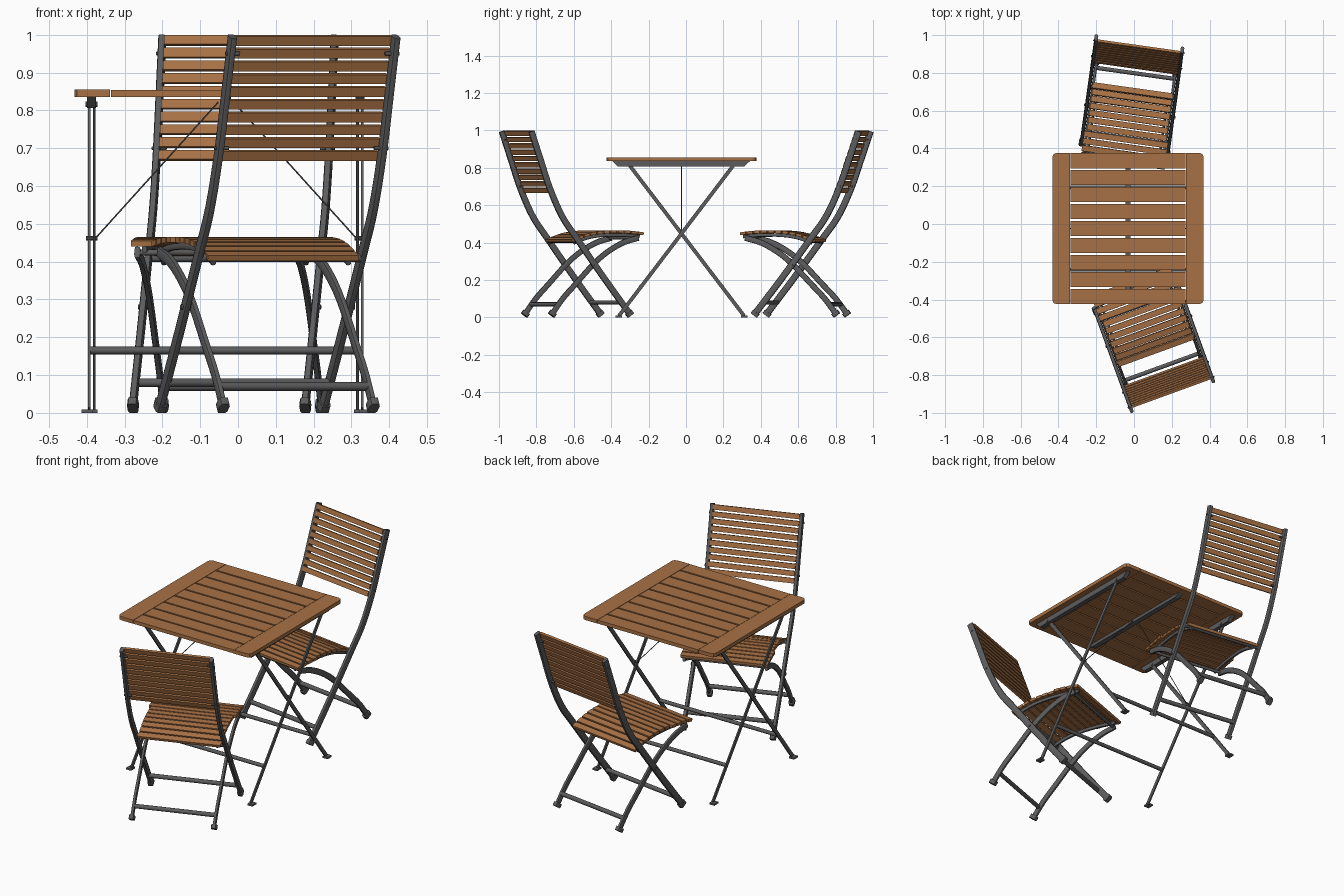
import bpy, bmesh, math
from mathutils import Matrix, Vector

if "Cube" in bpy.data.objects:
    bpy.data.objects.remove(bpy.data.objects["Cube"], do_unlink=True)


def material(name, rgb):
    m = bpy.data.materials.new(name)
    m.use_nodes = True
    m.diffuse_color = (*rgb, 1)
    m.node_tree.nodes["Principled BSDF"].inputs["Base Color"].default_value = (*rgb, 1)
    return m


WOOD = material("warm_wood", (0.39, 0.165, 0.059))
METAL = material("dark_grey_metal", (0.108, 0.108, 0.112))


def finish(name, bm, mat, place, smooth=False):
    bmesh.ops.recalc_face_normals(bm, faces=bm.faces)
    mesh = bpy.data.meshes.new(name)
    bm.to_mesh(mesh)
    bm.free()
    mesh.materials.append(mat)
    ob = bpy.data.objects.new(name, mesh)
    bpy.context.collection.objects.link(ob)
    ob.matrix_world = place
    if smooth:
        bpy.ops.object.select_all(action="DESELECT")
        ob.select_set(True)
        bpy.context.view_layer.objects.active = ob
        bpy.ops.object.shade_smooth_by_angle(angle=math.radians(50))
    return ob


def box(bm, centre, size, tilt=0.0):
    """Box tilted about the x axis."""
    m = Matrix.Translation(centre) @ Matrix.Rotation(tilt, 4, "X") @ Matrix.Diagonal((*size, 1))
    bmesh.ops.create_cube(bm, size=1, matrix=m)


def rod(bm, a, b, radius, sides=10):
    a, b = Vector(a), Vector(b)
    d = b - a
    m = Matrix.Translation((a + b) / 2) @ d.to_track_quat("Z", "Y").to_matrix().to_4x4()
    bmesh.ops.create_cone(bm, cap_ends=True, segments=sides, radius1=radius,
                          radius2=radius, depth=d.length, matrix=m)


def curve_points(pts, steps=5):
    """Smooth (y, z) path through the given points."""
    p = [Vector(q) for q in pts]
    p = [2 * p[0] - p[1]] + p + [2 * p[-1] - p[-2]]
    out = []
    for i in range(1, len(p) - 2):
        a, b, c, d = p[i - 1:i + 3]
        for s in range(steps):
            t = s / steps
            out.append(0.5 * (2 * b + (c - a) * t + (2 * a - 5 * b + 4 * c - d) * t ** 2
                              + (3 * b - a - 3 * c + d) * t ** 3))
    return out + [p[-2]]


def tangent(path, i):
    return (path[min(i + 1, len(path) - 1)] - path[max(i - 1, 0)]).normalized()


def sweep(bm, path, x, width, depth, sides=10):
    """Flattened tube following a (y, z) path at a fixed x."""
    rings = []
    for i, p in enumerate(path):
        t = tangent(path, i)
        ring = []
        for k in range(sides):
            a = 2 * math.pi * (k + 0.5) / sides
            c, s = (math.copysign(abs(f(a)) ** 0.6, f(a)) for f in (math.cos, math.sin))
            ring.append(bm.verts.new((x + c * width / 2,
                                      p.x - t.y * s * depth / 2, p.y + t.x * s * depth / 2)))
        rings.append(ring)
    for r, q in zip(rings, rings[1:]):
        for k in range(sides):
            n = (k + 1) % sides
            bm.faces.new((r[k], r[n], q[n], q[k]))
    bm.faces.new(rings[0])
    bm.faces.new(rings[-1])


def at_distance(path, u):
    """Point and tangent at the fraction u of the path length."""
    lengths = [(b - a).length for a, b in zip(path, path[1:])]
    left = u * sum(lengths)
    for i, l in enumerate(lengths):
        if left <= l or i == len(lengths) - 1:
            return path[i].lerp(path[i + 1], left / l), (path[i + 1] - path[i]).normalized()
        left -= l


def index_at_height(path, z):
    return min(range(len(path)), key=lambda j: abs(path[j].y - z))


STILE = curve_points([(-0.005, 0.012), (0.15, 0.215), (0.30, 0.42), (0.385, 0.54),
                      (0.455, 0.69), (0.507, 0.84), (0.56, 0.995)])
LEG = curve_points([(-0.055, 0.425), (0.03, 0.40), (0.12, 0.35), (0.20, 0.285),
                    (0.30, 0.18), (0.375, 0.10), (0.44, 0.012)])
SEAT = curve_points([(-0.085, 0.447), (0, 0.456), (0.12, 0.457), (0.22, 0.444), (0.325, 0.408)])
STILE_X, LEG_X = 0.23, 0.211


def chair(prefix, origin, degrees):
    place = Matrix.Translation((*origin, 0)) @ Matrix.Rotation(math.radians(degrees), 4, "Z")

    # back stiles, curved legs and the rails carrying the seat
    for part, path, x, width, depth in (("back_stiles", STILE, STILE_X, 0.02, 0.036),
                                        ("curved_legs", LEG, LEG_X, 0.016, 0.031),
                                        ("seat_rails", [p - Vector((0, 0.017)) for p in SEAT[1:-1]],
                                         0.19, 0.014, 0.018)):
        bm = bmesh.new()
        for side in (-1, 1):
            sweep(bm, path, side * x, width, depth)
        finish(f"{prefix}_{part}", bm, METAL, place, True)

    # rubber-like sleeves around the foot of each leg
    bm = bmesh.new()
    for path, x in ((STILE, STILE_X), (LEG[::-1], LEG_X)):
        t = tangent(path, 0)
        ground = Vector((path[0].x, 0.011))
        for side in (-1, 1):
            sweep(bm, [ground, ground + t * 0.022], side * x, 0.029, 0.044)
    for v in bm.verts:
        v.co.z = max(v.co.z, 0)
    finish(f"{prefix}_feet", bm, METAL, place, True)

    # cross bars
    bm = bmesh.new()
    for path, z, x in ((STILE, 0.08, STILE_X), (LEG, 0.07, LEG_X), (STILE, 0.41, STILE_X)):
        y = path[index_at_height(path, z)].x
        rod(bm, (-x, y, z), (x, y, z), 0.0115)
    rod(bm, (-LEG_X, -0.045, 0.424), (LEG_X, -0.045, 0.424), 0.008)
    finish(f"{prefix}_cross_bars", bm, METAL, place, True)

    # pivot and fixing bolts
    bm = bmesh.new()
    for side in (-1, 1):
        for y, z, radius in ((0.2, 0.28, 0.007), (0.545, 0.95, 0.005), (0.46, 0.70, 0.005)):
            rod(bm, (side * 0.205, y, z), (side * 0.244, y, z), radius)
    finish(f"{prefix}_bolts", bm, METAL, place, True)

    # seat slats, the front ones reaching over the legs
    bm = bmesh.new()
    count = 11
    for i in range(count):
        p, t = at_distance(SEAT, (i + 0.5) / count)
        box(bm, (0, p.x, p.y), (0.448 if i < 4 else 0.425, 0.031, 0.015), math.atan2(t.y, t.x))
    finish(f"{prefix}_seat_slats", bm, WOOD, place)

    # back slats, fixed on the front of the stiles
    bm = bmesh.new()
    for i in range(10):
        z = 0.678 + i * 0.0338
        k = index_at_height(STILE, z)
        t = tangent(STILE, k)
        y = STILE[k].x + (z - STILE[k].y) * t.x / t.y
        box(bm, (0, y - 0.014, z + 0.003), (0.444, 0.013, 0.026), math.atan2(-t.x, t.y))
    finish(f"{prefix}_back_slats", bm, WOOD, place)


chair("front_chair", (0.01, -0.379), 200)
chair("back_chair", (-0.05, 0.40), -8)

TABLE = Matrix.Translation((-0.032, -0.024, 0))

# table top: two end boards with clipped outer corners, nine slats between
bm = bmesh.new()
for side in (-1, 1):
    outline = [(0.306, -0.4), (0.38, -0.4), (0.394, -0.394), (0.4, -0.38),
               (0.4, 0.38), (0.394, 0.394), (0.38, 0.4), (0.306, 0.4)]
    face = bm.faces.new([bm.verts.new((side * x, y, 0.835)) for x, y in outline])
    top = bmesh.ops.extrude_face_region(bm, geom=[face])["geom"]
    bmesh.ops.translate(bm, vec=(0, 0, 0.02), verts=[v for v in top if isinstance(v, bmesh.types.BMVert)])
finish("table_end_boards", bm, WOOD, TABLE)

bm = bmesh.new()
pitch = 0.8 / 8.9
for i in range(9):
    box(bm, (0, (i - 4) * pitch, 0.845), (0.608, pitch - 0.009, 0.019))
finish("table_slats", bm, WOOD, TABLE)

# rails under the top, with sloped ends
bm = bmesh.new()
for x, w, low in ((-0.355, 0.024, 0.806), (0, 0.028, 0.818), (0.355, 0.024, 0.806)):
    ends = [(-0.37, 0.835), (-0.34, low), (0.335, low), (0.365, 0.835)]
    loops = [[bm.verts.new((x + s * w / 2, y, z)) for y, z in ends] for s in (-1, 1)]
    bm.faces.new(loops[0])
    bm.faces.new(loops[1])
    for k in range(4):
        n = (k + 1) % 4
        bm.faces.new((loops[0][k], loops[0][n], loops[1][n], loops[1][k]))
finish("table_rails", bm, METAL, TABLE)

# crossed folding legs with foot plates and a bar for each pair
legs, feet, bars = bmesh.new(), bmesh.new(), bmesh.new()
for x, foot, head in ((0.361, -0.335, 0.28), (0.348, 0.335, -0.28)):
    run, rise = head - foot, 0.808
    for side in (-1, 1):
        box(legs, (side * x, (foot + head) / 2, 0.008 + rise / 2),
            (0.007, 0.02, math.hypot(run, rise)), -math.atan2(run, rise))
        box(feet, (side * (x + 0.006), foot, 0.0045), (0.03, 0.035, 0.009))
        rod(feet, (side * 0.34, head, 0.816), (side * 0.371, head, 0.816), 0.007)
    y = foot + run * 0.19
    rod(bars, (-x, y, 0.165), (x, y, 0.165), 0.01)
for side in (-1, 1):
    rod(feet, (side * 0.34, 0, 0.462), (side * 0.37, 0, 0.462), 0.006)
finish("table_legs", legs, METAL, TABLE)
finish("table_feet_and_pivots", feet, METAL, TABLE)
finish("table_cross_bars", bars, METAL, TABLE, True)

# thin bracing wires
bm = bmesh.new()
for side in (-1, 1):
    rod(bm, (side * 0.342, 0, 0.465), (side * 0.02, 0, 0.822), 0.002, 6)
finish("table_braces", bm, METAL, TABLE)
